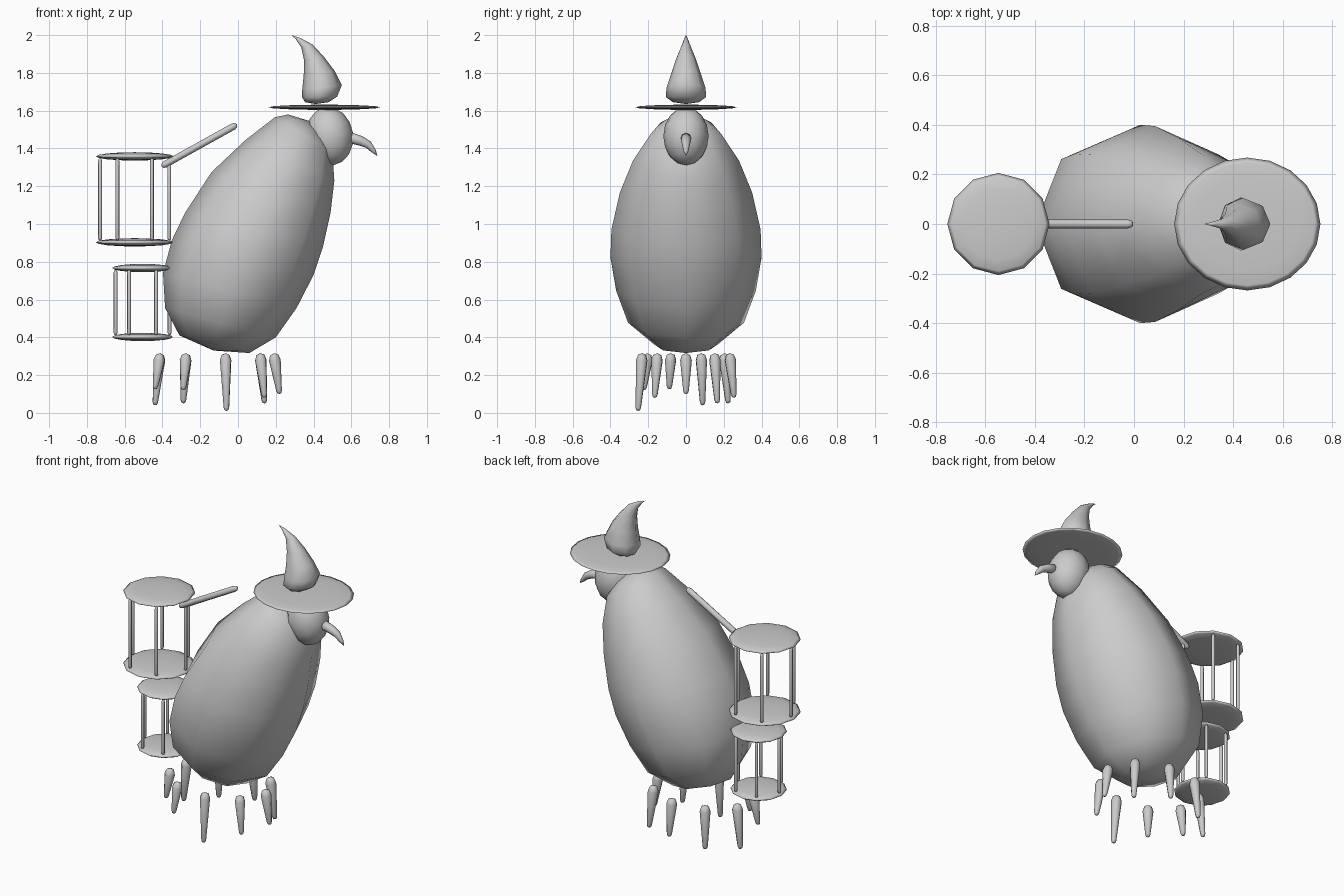
import bpy
import bmesh
from math import sin, cos, pi, radians
from mathutils import Vector

cube = bpy.data.objects.get("Cube")
if cube:
    bpy.data.objects.remove(cube, do_unlink=True)

# One flat colour for the whole model
GREY = (0.6, 0.6, 0.6, 1)
grey = bpy.data.materials.new("plain grey")
grey.use_nodes = True
grey.diffuse_color = GREY
grey.node_tree.nodes["Principled BSDF"].inputs["Base Color"].default_value = GREY


def finish(name, bm):
    bmesh.ops.recalc_face_normals(bm, faces=bm.faces)
    for face in bm.faces:
        face.smooth = True
    mesh = bpy.data.meshes.new(name)
    bm.to_mesh(mesh)
    bm.free()
    mesh.materials.append(grey)
    obj = bpy.data.objects.new(name, mesh)
    bpy.context.collection.objects.link(obj)
    return obj


def skin(name, start, rings, end):
    """Skin a list of vertex rings, closed with a point at each end."""
    bm = bmesh.new()
    loops = [[bm.verts.new(p) for p in ring] for ring in rings]
    n = len(loops[0])
    for low, high in zip(loops, loops[1:]):
        for i in range(n):
            j = (i + 1) % n
            bm.faces.new((low[i], low[j], high[j], high[i]))
    for point, loop in ((start, loops[0]), (end, loops[-1])):
        tip = bm.verts.new(point)
        for i in range(n):
            bm.faces.new((tip, loop[i], loop[(i + 1) % n]))
    return finish(name, bm)


def loft(name, start, profile, end, sides=8):
    """Rings given by left x, z, right x, z and half depth."""
    rings = []
    for lx, lz, rx, rz, depth in profile:
        left, right = Vector((lx, 0, lz)), Vector((rx, 0, rz))
        mid, half = (left + right) / 2, (right - left) / 2
        angles = [2 * pi * i / sides for i in range(sides)]
        rings.append([mid + half * cos(a) + Vector((0, depth * sin(a), 0)) for a in angles])
    return skin(name, Vector((start[0], 0, start[1])), rings, Vector((end[0], 0, end[1])))


def tube(name, points, radii, sides=8):
    """Tapered tube whose first and last points are its tips."""
    pts = [Vector(p) for p in points]
    rings = []
    for k, r in enumerate(radii, 1):
        turn = (pts[k + 1] - pts[k - 1]).to_track_quat("Z", "Y")
        rings.append([pts[k] + turn @ Vector((r * cos(a), r * sin(a), 0))
                      for a in (2 * pi * i / sides for i in range(sides))])
    return skin(name, pts[0], rings, pts[-1])


def rod(name, a, b, r_a, r_b):
    """Straight rod with rounded ends."""
    a, b = Vector(a), Vector(b)
    axis = (b - a).normalized()
    points = [a, a + axis * r_a * 0.3, a + axis * r_a * 1.2,
              b - axis * r_b * 1.2, b - axis * r_b * 0.3, b]
    return tube(name, points, [r_a * 0.7, r_a, r_b, r_b * 0.7])


def ball(name, centre, size, segments=16, rings=10):
    bm = bmesh.new()
    bmesh.ops.create_uvsphere(bm, u_segments=segments, v_segments=rings, radius=1)
    bmesh.ops.scale(bm, vec=size, verts=bm.verts)
    obj = finish(name, bm)
    obj.location = centre
    return obj


# Leaning egg-shaped body
loft("body", (-0.13, 0.33), [
    (-0.31, 0.41, 0.06, 0.317, 0.17),
    (-0.386, 0.555, 0.2, 0.4, 0.307),
    (-0.397, 0.74, 0.31, 0.555, 0.37),
    (-0.35, 0.915, 0.4, 0.73, 0.4),
    (-0.28, 1.06, 0.45, 0.88, 0.395),
    (-0.14, 1.275, 0.49, 1.06, 0.35),
    (0.04, 1.445, 0.51, 1.23, 0.28),
    (0.195, 1.565, 0.5, 1.38, 0.19),
    (0.265, 1.58, 0.45, 1.465, 0.12),
], (0.38, 1.545))

# Head and hooked beak
head = ball("head", (0.485, 0, 1.465), (0.125, 0.12, 0.155), 12, 8)
head.rotation_euler.y = radians(-8)
tube("beak", [(0.58, 0, 1.46), (0.6, 0, 1.455), (0.65, 0, 1.44),
              (0.69, 0, 1.42), (0.72, 0, 1.385), (0.738, 0, 1.36)],
     [0.028, 0.026, 0.021, 0.012])

# Hat with a bent point
ball("hat_brim", (0.457, 0, 1.618), (0.295, 0.268, 0.014), 20, 8)
loft("hat_crown", (0.41, 1.635), [
    (0.355, 1.645, 0.48, 1.645, 0.07),
    (0.34, 1.67, 0.525, 1.675, 0.107),
    (0.34, 1.71, 0.55, 1.735, 0.103),
    (0.348, 1.79, 0.512, 1.81, 0.077),
    (0.35, 1.865, 0.455, 1.885, 0.052),
    (0.335, 1.935, 0.395, 1.95, 0.024),
    (0.305, 1.98, 0.33, 1.985, 0.009),
], (0.282, 2))


# Two stacked cages: a pair of round plates joined by six bars
def cage(prefix, x, low, high, radius, bar_radius):
    for part, z in (("bottom", low), ("top", high)):
        ball(f"{prefix}_{part}_plate", (x, 0, z), (radius, radius, 0.022), 12, 8)
    for k in range(6):
        px, py = x + bar_radius * cos(k * pi / 3), bar_radius * sin(k * pi / 3)
        rod(f"{prefix}_bar_{k + 1}", (px, py, low + 0.01), (px, py, high - 0.01), 0.01, 0.01)


cage("upper_cage", -0.547, 0.903, 1.358, 0.206, 0.183)
cage("lower_cage", -0.505, 0.402, 0.767, 0.161, 0.143)
rod("carrying_pole", (-0.405, 0, 1.305), (-0.005, 0, 1.527), 0.018, 0.018)

# Ring of splayed peg legs, each ending at its own height
for k, tip in enumerate((0.1, 0.05, 0.08, 0.05, 0.04, 0.125, 0.12, 0.01, 0.08)):
    c, s = cos(k * 2 * pi / 9), sin(k * 2 * pi / 9)
    rod(f"leg_{k + 1}", (-0.12 + 0.31 * c, 0.235 * s, 0.316),
        (-0.12 + 0.34 * c, 0.258 * s, tip), 0.031, 0.015)
